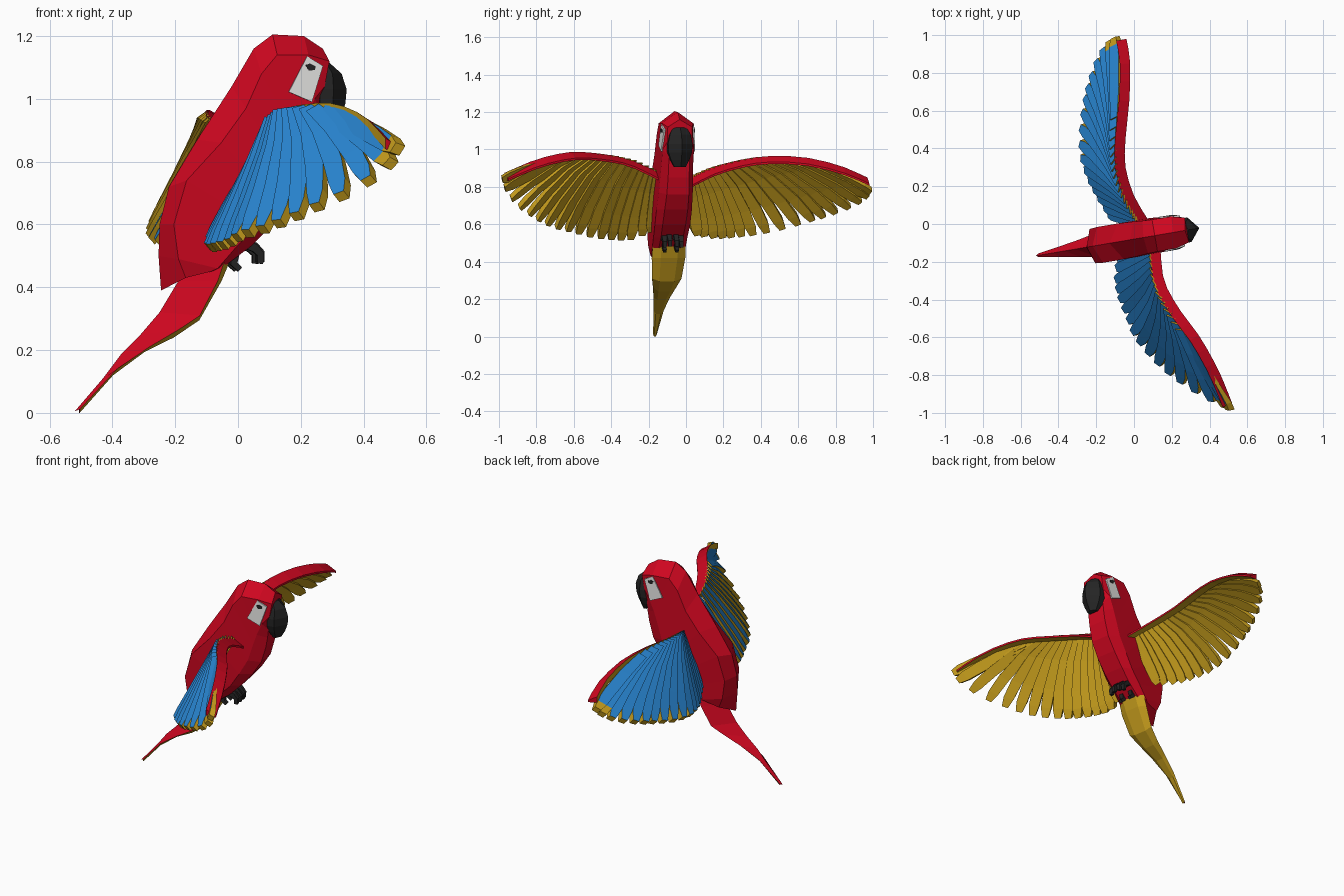
import bpy, bmesh, math
from mathutils import Vector as V

if "Cube" in bpy.data.objects:
    bpy.data.objects.remove(bpy.data.objects["Cube"])


def material(name, rgb):
    m = bpy.data.materials.new(name)
    m.diffuse_color = (*rgb, 1)
    m.use_nodes = True
    m.node_tree.nodes["Principled BSDF"].inputs["Base Color"].default_value = m.diffuse_color
    return m


RED = material("red plumage", (0.62, 0.002, 0.014))
BLUE = material("blue feather", (0.022, 0.24, 0.65))
YELLOW = material("golden feather", (0.56, 0.335, 0.012))
DARK = material("dark horn", (0.018, 0.018, 0.018))
WHITE = material("white skin", (0.85, 0.85, 0.83))


def loft(bm, rings, rule=lambda seg, side: 0, cap=0):
    """Skin closed rings of equal size; rule gives the material per segment and side."""
    vs = [[bm.verts.new(p) for p in r] for r in rings]
    n = len(vs[0])
    faces = []
    for i in range(len(vs) - 1):
        for j in range(n):
            k = (j + 1) % n
            f = bm.faces.new((vs[i][j], vs[i][k], vs[i + 1][k], vs[i + 1][j]))
            f.material_index = rule(i, j)
            faces.append(f)
    for r in (vs[0], vs[-1]):
        f = bm.faces.new(r)
        f.material_index = cap
        faces.append(f)
    bmesh.ops.recalc_face_normals(bm, faces=faces)


def finish(name, bm, mats):
    me = bpy.data.meshes.new(name)
    bm.to_mesh(me)
    bm.free()
    for m in mats:
        me.materials.append(m)
    ob = bpy.data.objects.new(name, me)
    bpy.context.collection.objects.link(ob)


def place(x, z, w=0.0):
    """Bird side plane (x, z) plus sideways offset w, turned slightly about z."""
    return V((x - 0.17 * w, -0.08 + 0.17 * x + 0.985 * w, z))


def at(pts, t):
    """Smooth curve through pts, t from 0 to 1."""
    n = len(pts) - 1
    s = min(max(t, 0), 1) * n
    i = min(int(s), n - 1)
    f = s - i
    p = [V(pts[min(max(i + k, 0), n)]) for k in (-1, 0, 1, 2)]
    return 0.5 * (2 * p[1] + (p[2] - p[0]) * f
                  + (2 * p[0] - 5 * p[1] + 4 * p[2] - p[3]) * f ** 2
                  + (3 * p[1] - p[0] - 3 * p[2] + p[3]) * f ** 3)


# Body and head: back ridge, upper side, lower side, belly, half width
body = [
    ((.27, 1.16), (.28, 1.12), (.265, 1.04), (.26, 1.0), .066),
    ((.21, 1.2), (.21, 1.14), (.23, 1.0), (.255, .96), .085),
    ((.11, 1.205), (.11, 1.14), (.2, .93), (.25, .91), .086),
    ((.05, 1.16), (.06, 1.08), (.18, .87), (.24, .85), .088),
    ((-.02, 1.04), (.01, .97), (.15, .77), (.215, .76), .092),
    ((-.13, .87), (-.07, .86), (.1, .68), (.165, .68), .096),
    ((-.22, .72), (-.18, .74), (.05, .6), (.1, .6), .096),
    ((-.25, .6), (-.22, .6), (-.02, .53), (.03, .53), .092),
    ((-.253, .5), (-.205, .49), (-.08, .46), (-.055, .465), .09),
    ((-.245, .39), (-.18, .43), (-.1, .45), (-.075, .455), .08),
]
bm = bmesh.new()
loft(bm, [[place(*a), place(*b, w), place(*c, w), place(*d, .65 * w),
           place(*d, -.65 * w), place(*c, -w), place(*b, -w)] for a, b, c, d, w in body])
finish("body", bm, [RED])

# Tail: top ridge, side edge, underside, half width; underside golden
tail = [
    ((-.16, .48), (-.06, .48), (-.035, .48), .09),
    ((-.19, .42), (-.08, .42), (-.06, .42), .091),
    ((-.25, .32), (-.135, .31), (-.13, .295), .08),
    ((-.31, .25), (-.20, .265), (-.21, .24), .064),
    ((-.37, .19), (-.29, .21), (-.30, .195), .045),
    ((-.43, .11), (-.39, .14), (-.40, .12), .028),
    ((-.52, .005), (-.505, .012), (-.505, .0), .01),
]
bm = bmesh.new()
loft(bm, [[place(*a), place(*b, w), place(*c, .5 * w), place(*c, -.5 * w), place(*b, -w)]
          for a, b, c, w in tail], lambda i, j: 1 if j in (1, 2, 3) else 0)
finish("tail", bm, [RED, YELLOW])

# Hooked beak: front x, back x, z, half width
beak = [(.288, .26, 1.118, .036), (.33, .26, 1.08, .056), (.346, .25, 1.03, .066),
        (.342, .25, .985, .064), (.328, .255, .945, .05), (.305, .27, .905, .03)]
bm = bmesh.new()
loft(bm, [[place(f, z), place(.45 * f + .55 * b, z, w), place(b, z, w),
           place(b, z, -w), place(.45 * f + .55 * b, z, -w)] for f, b, z, w in beak])
finish("beak", bm, [DARK])

# White cheek plates and eyes on both sides
patch = [(.205, 1.136, .086), (.257, 1.105, .078), (.22, .99, .089), (.146, 1.022, .09)]
eye = [(.2, 1.107, .089), (.213, 1.113, .088), (.232, 1.104, .085),
       (.23, 1.092, .085), (.21, 1.09, .088)]
for name, pts, lift, mat in (("cheek", patch, .004, WHITE), ("eye", eye, .005, DARK)):
    bm = bmesh.new()
    for s in (1, -1):
        loft(bm, [[place(x, z, s * (w + o)) for x, z, w in pts] for o in (lift - .008, lift)])
    finish(name, bm, [mat])

# Feet: each has a back toe and two front toes, swept as square tubes
bm = bmesh.new()
for s in (1, -1):
    for w, path in ((.033, [(.0, .55), (-.015, .51), (-.02, .475), (.0, .457)]),
                    (.018, [(.01, .54), (.05, .53), (.07, .51), (.07, .48)]),
                    (.045, [(.01, .54), (.045, .525), (.063, .505), (.062, .475)])):
        rings = []
        for i, (x, z) in enumerate(path):
            r = .015 - .002 * i
            a, b = path[max(i - 1, 0)], path[min(i + 1, 3)]
            d = V((b[0] - a[0], b[1] - a[1])).normalized() * r
            rings.append([place(x - d.y * p, z + d.x * p, s * w + q * r)
                          for p, q in ((1, 1), (1, -1), (-1, -1), (-1, 1))])
        loft(bm, rings)
finish("feet", bm, [DARK])


# Wings: red leading edge and a fan of feathers, blue above and golden below
def wing(name, lead, tips, count=17):
    top, rings = [], []
    for i in range(13):
        t = i / 12
        d = at(lead, t + .02) - at(lead, t - .02)
        h = V((abs(d.y), -d.x * math.copysign(1, d.y), 0)).normalized()
        p = at(lead, t)
        a = p - h * .055
        top.append(a)
        rings.append([a, p - V((0, 0, .032)), p - V((0, 0, .043)), a - V((0, 0, .035))])
    bm = bmesh.new()
    loft(bm, rings, lambda k, j: 1 if j > 1 else 0)
    finish(name + "_leading_edge", bm, [RED, YELLOW])

    bm = bmesh.new()
    for i in range(count):
        s = i / (count - 1)
        u = s * (.75 + .25 * s)  # tips spread wider towards the wing tip
        root, tip = at(top, .03 + .57 * u), at(tips, u)
        ctrl = ((root + tip) / 2).lerp(at(top, .35 + .45 * u), .5 * u)
        d = (tip - ctrl).normalized()
        lat = at(tips, u + .03) - at(tips, u - .03)
        lat = (lat - d * lat.dot(d)).normalized()
        n = lat.cross(d)
        if n.z < 0:
            n = -n
        root, ctrl = root - lat * .03 * u, ctrl - lat * .018 * u
        lat = (lat - n * .2).normalized()
        rings = []
        for t, w, th in ((0, .024, .008), (.35, .031, .012), (.7, .032, .022),
                         (.9, .029, .03), (1, .018, .03)):
            p = root * (1 - t) ** 2 + ctrl * 2 * t * (1 - t) + tip * t * t + n * .002
            q = p - n * th + d * .012 * t
            rings.append([p - lat * w, p + lat * w, q + lat * w, q - lat * w])
        loft(bm, rings, lambda k, j: 0 if j == 0 and not (k == 3 and u > .9) else 1, cap=1)
    finish(name + "_feathers", bm, [BLUE, YELLOW])


wing("right_wing",
     [(.14, -.13, .87), (.16, -.3, .95), (.24, -.45, .98), (.35, -.6, .985),
      (.45, -.78, .945), (.52, -.95, .875)],
     [(-.09, -.19, .58), (-.1, -.3, .54), (-.08, -.4, .54), (-.04, -.5, .55), (0, -.6, .575),
      (.07, -.69, .595), (.15, -.77, .625), (.24, -.84, .665), (.35, -.91, .715),
      (.46, -.965, .785), (.495, -.985, .845)])
wing("left_wing",
     [(.07, .03, .84), (0, .15, .90), (-.045, .3, .945), (-.045, .45, .965),
      (-.025, .65, .955), (-.02, .85, .905), (-.04, .98, .85)],
     [(-.14, .05, .56), (-.2, .15, .545), (-.25, .25, .55), (-.285, .37, .565),
      (-.285, .52, .595), (-.265, .66, .635), (-.24, .76, .665), (-.2, .87, .705),
      (-.15, .955, .75), (-.11, .985, .79)])
